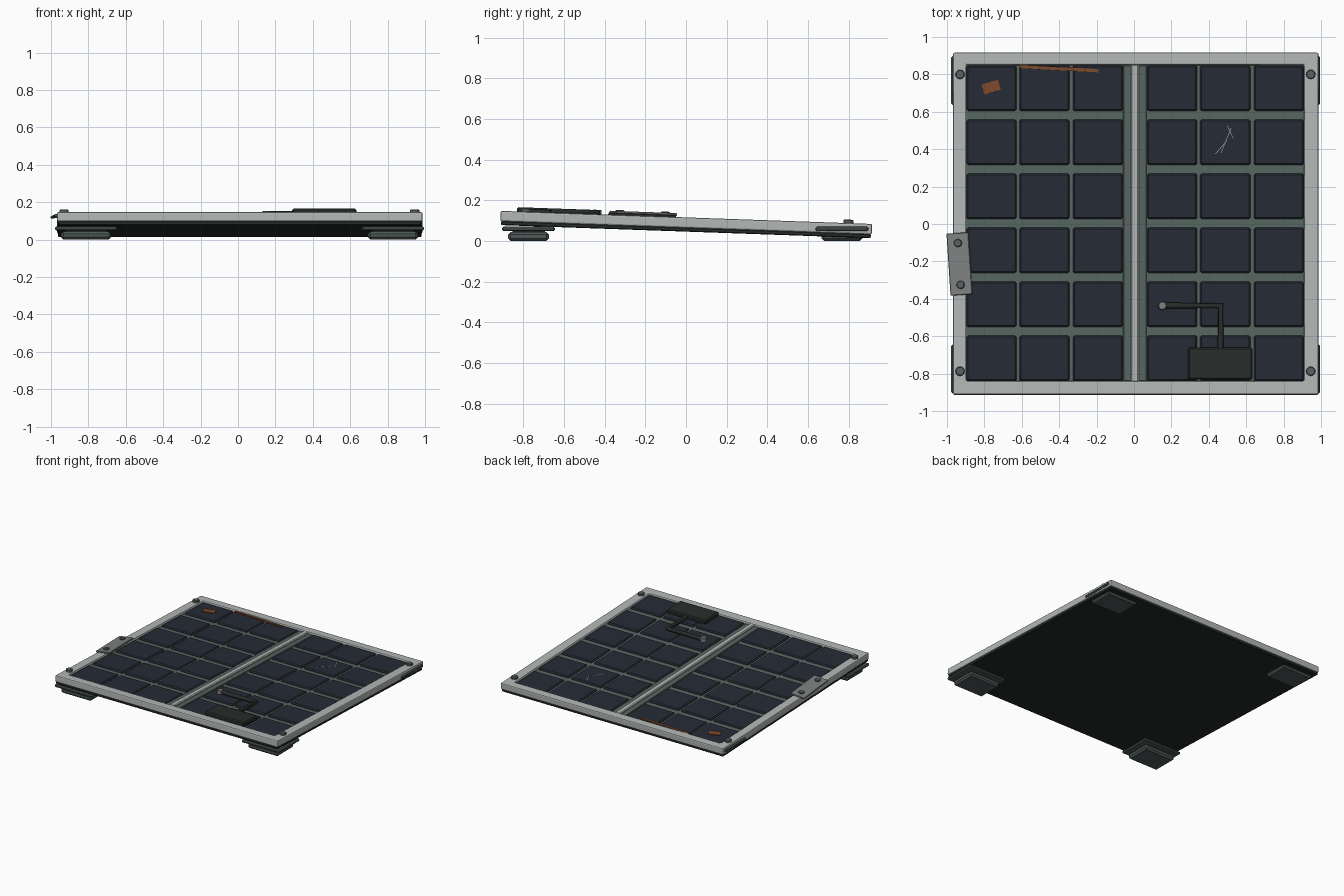
import bpy, bmesh, math
from mathutils import Matrix, Vector

if "Cube" in bpy.data.objects:
    bpy.data.objects.remove(bpy.data.objects["Cube"])

# Tilted panel frame: local z = 0 is the top face of the outer rails
TILT = Matrix.Translation((0, 0, 0.116)) @ Matrix.Rotation(-0.0352, 4, 'X')
FLAT = Matrix.Identity(4)


def mat(name, *rgb):
    m = bpy.data.materials.new(name)
    m.diffuse_color = (*rgb, 1)
    m.use_nodes = True
    m.node_tree.nodes["Principled BSDF"].inputs["Base Color"].default_value = m.diffuse_color
    return m


ALU = mat("aluminium", 0.45, 0.48, 0.47)
STEEL = mat("steel", 0.21, 0.22, 0.22)
BOLT = mat("bolt_metal", 0.10, 0.12, 0.12)
TRAY = mat("dark_backing", 0.020, 0.026, 0.024)
SUB = mat("green_backing", 0.09, 0.13, 0.115)
CELL = mat("cell_blue", 0.019, 0.024, 0.036)
RUBBER = mat("pad_grey", 0.075, 0.10, 0.095)
BLACK = mat("box_black", 0.022, 0.026, 0.024)
RUST = mat("rust", 0.20, 0.065, 0.025)
CRACK = mat("crack_white", 0.25, 0.28, 0.30)


def finish(name, bm, material, base, bevel=0, segs=1):
    me = bpy.data.meshes.new(name)
    bmesh.ops.recalc_face_normals(bm, faces=bm.faces)
    bm.to_mesh(me)
    bm.free()
    ob = bpy.data.objects.new(name, me)
    bpy.context.collection.objects.link(ob)
    ob.matrix_world = base
    me.materials.append(material)
    if bevel:
        b = ob.modifiers.new("bevel", 'BEVEL')
        b.width, b.segments, b.limit_method = bevel, segs, 'ANGLE'
    return ob


def box(name, x, y, z, material, base=TILT, bevel=0, rot=0, roll=0, segs=1):
    """Box from (min, max) ranges, optionally turned about its own centre."""
    c = Vector([(r[0] + r[1]) / 2 for r in (x, y, z)])
    s = [r[1] - r[0] for r in (x, y, z)]
    bm = bmesh.new()
    bmesh.ops.create_cube(bm, size=1, matrix=Matrix.Diagonal((*s, 1)))
    m = (base @ Matrix.Translation(c) @ Matrix.Rotation(rot, 4, 'Z')
         @ Matrix.Rotation(roll, 4, 'Y'))
    return finish(name, bm, material, m, bevel, segs)


def disc(name, x, y, z0, z1, r, material, base=TILT):
    bm = bmesh.new()
    bmesh.ops.create_cone(bm, cap_ends=True, segments=12, radius1=r, radius2=r, depth=z1 - z0)
    return finish(name, bm, material,
                  base @ Matrix.Translation((x, y, (z0 + z1) / 2)), 0.004)


def strip(name, a, b, w, z, material):
    """Thin bar lying on the panel between two plan points."""
    a, b = Vector(a), Vector(b)
    c, d = (a + b) / 2, b - a
    return box(name, (c.x - d.length / 2, c.x + d.length / 2), (c.y - w / 2, c.y + w / 2),
               z, material, rot=math.atan2(d.y, d.x))


# Outer frame as one rectangular ring
X0, X1, Y0, Y1 = -0.967, 0.986, -0.913, 0.917
IX0, IX1, IY0, IY1 = -0.897, 0.909, -0.840, 0.850
bm = bmesh.new()
rings = []
for z in (0, -0.052):
    for x0, x1, y0, y1 in ((X0, X1, Y0, Y1), (IX0, IX1, IY0, IY1)):
        rings.append([bm.verts.new((x, y, z)) for x, y in
                      ((x0, y0), (x1, y0), (x1, y1), (x0, y1))])
to, ti, bo, bi = rings
for p, q in ((to, ti), (ti, bi), (bi, bo), (bo, to)):
    for i in range(4):
        j = (i + 1) % 4
        bm.faces.new((p[i], p[j], q[j], q[i]))
finish("outer_frame", bm, ALU, TILT, 0.008, 2)

# Backing tray, substrate and centre mullion
box("backing_tray", (X0 + 0.005, X1 - 0.005), (Y0 + 0.005, Y1 - 0.005), (-0.070, -0.050),
    TRAY, bevel=0.004)
box("substrate", (IX0 - 0.01, IX1 + 0.01), (IY0 - 0.01, IY1 + 0.01), (-0.052, -0.022), SUB)
box("mullion_base", (-0.058, 0.068), (IY0, IY1), (-0.03, -0.014), SUB, bevel=0.004)
box("mullion", (-0.016, 0.026), (IY0 - 0.005, IY1 + 0.005), (-0.03, -0.001), ALU, bevel=0.006)

# Solar cells
for i, cx in enumerate((-0.762, -0.479, -0.193, 0.204, 0.488, 0.775)):
    for j in range(6):
        cy = -0.718 + 0.289 * j
        box(f"cell_{i}_{j}", (cx - 0.134, cx + 0.134), (cy - 0.121, cy + 0.121),
            (-0.03, -0.010), CELL, bevel=0.008)

# Corner bolts
for bx in (-0.93, 0.945):
    for by in (-0.788, 0.80):
        disc("corner_bolt", bx, by, -0.005, 0.017, 0.025, BOLT)

# Skewed repair plate with two bolts
plate = box("repair_plate", (-0.992, -0.874), (-0.380, -0.048), (0.001, 0.013),
            STEEL, bevel=0.003, rot=0.065, roll=-0.12)
for py in (-0.112, 0.112):
    disc("plate_bolt", 0, py, 0.004, 0.017, 0.022, BOLT, plate.matrix_basis)

# Junction box, conduit and its connector
box("junction_box", (0.290, 0.633), (-0.833, -0.662), (-0.014, 0.021), BLACK, bevel=0.008)
cu = bpy.data.curves.new("conduit", 'CURVE')
cu.dimensions = '3D'
cu.bevel_depth, cu.bevel_resolution, cu.use_fill_caps = 0.017, 2, True
sp = cu.splines.new('POLY')
path = [(0.463, -0.68, 0.004), (0.463, -0.437, 0.004), (0.155, -0.437, 0.004)]
sp.points.add(len(path) - 1)
for p, co in zip(sp.points, path):
    p.co = (*co, 1)
conduit = bpy.data.objects.new("conduit", cu)
bpy.context.collection.objects.link(conduit)
conduit.matrix_world = TILT
cu.materials.append(BLACK)
disc("conduit_connector", 0.152, -0.438, -0.014, 0.022, 0.023, STEEL)

# Rust patches and cracked glass
strip("rust_patch", (-0.808, 0.719), (-0.720, 0.746), 0.055, (-0.012, -0.004), RUST)
strip("rust_streak", (-0.613, 0.843), (-0.190, 0.820), 0.018, (-0.020, -0.003), RUST)
for a, b in (((0.497, 0.529), (0.531, 0.458)), ((0.519, 0.513), (0.465, 0.380)),
             ((0.494, 0.443), (0.434, 0.374))):
    strip("crack", a, b, 0.004, (-0.011, -0.008), CRACK)

# Level feet: wide plate over a smaller rounded pad
for fx in (-0.812, 0.829):
    for fy in (-0.775, 0.767):
        box("foot_plate", (fx - 0.166, fx + 0.166), (fy - 0.130, fy + 0.130),
            (0.048, 0.070), RUBBER, FLAT, bevel=0.007)
        box("foot_neck", (fx - 0.11, fx + 0.11), (fy - 0.08, fy + 0.08),
            (0.03, 0.06), TRAY, FLAT)
        box("foot_pad", (fx - 0.134, fx + 0.134), (fy - 0.101, fy + 0.101),
            (0.0, 0.044), RUBBER, FLAT, bevel=0.013)
